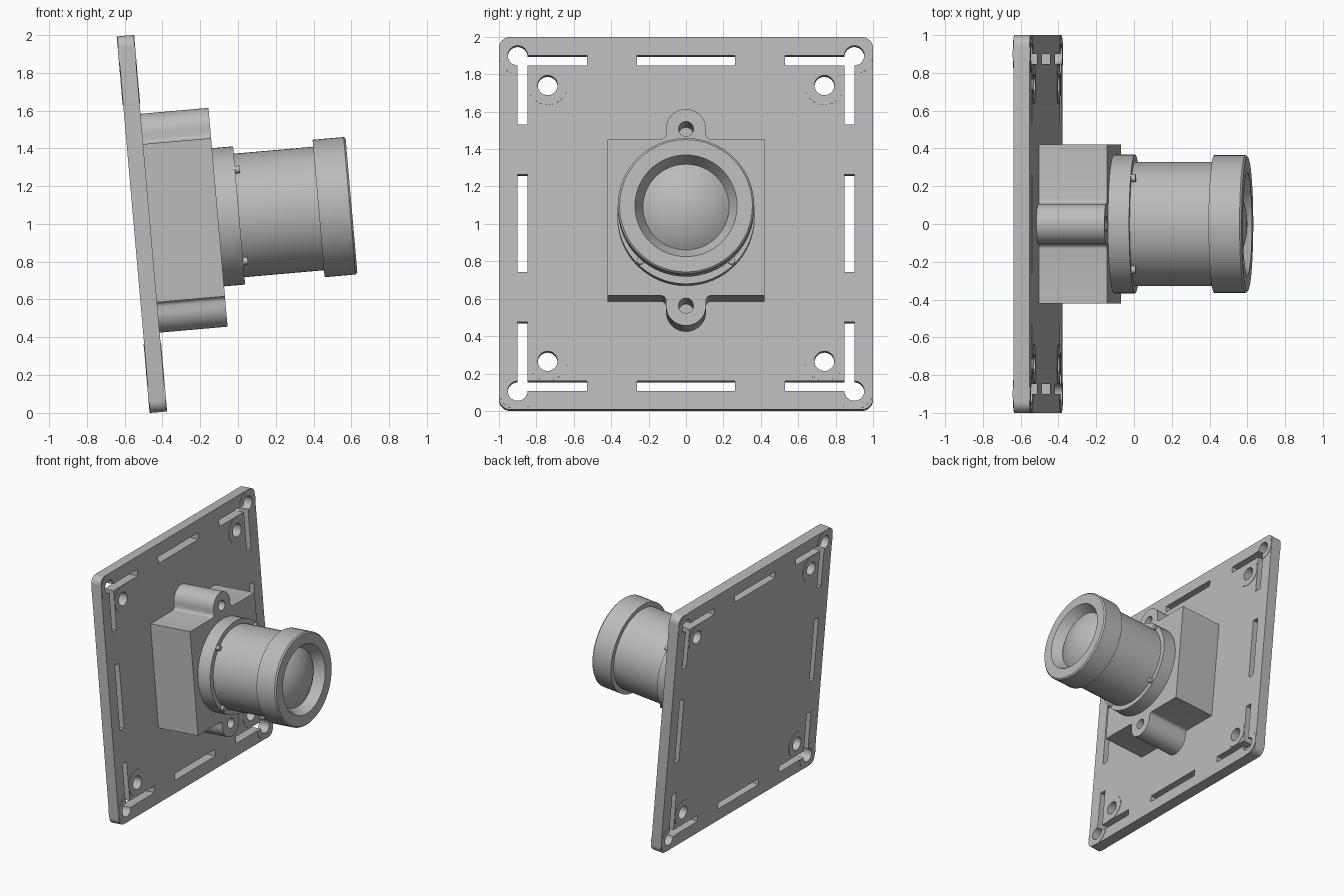
import bpy, bmesh, math
from mathutils import Matrix, Vector

if "Cube" in bpy.data.objects:
    bpy.data.objects.remove(bpy.data.objects["Cube"])

# One grey for the whole model
grey = bpy.data.materials.new("plain_grey")
grey.use_nodes = True
grey.diffuse_color = (0.5, 0.5, 0.5, 1)
grey.node_tree.nodes["Principled BSDF"].inputs["Base Color"].default_value = (0.5, 0.5, 0.5, 1)

# Tilted frame: local x = sideways, y = up the board, z = along the lens axis
TILT = math.radians(5)
c, s = math.cos(TILT), math.sin(TILT)
FRAME = Matrix(((0, -s, c, -0.552), (1, 0, 0, 0), (0, c, s, 0.996), (0, 0, 0, 1)))

BOARD = 0.087      # board thickness
HOUSE = 0.448      # front of housing
CORNERS = [(sx, sy) for sx in (-1, 1) for sy in (-1, 1)]


def finish(name, mesh):
    obj = bpy.data.objects.new(name, mesh)
    bpy.context.collection.objects.link(obj)
    obj.matrix_world = FRAME
    mesh.materials.clear()
    mesh.materials.append(grey)
    bpy.ops.object.select_all(action='DESELECT')
    obj.select_set(True)
    bpy.context.view_layer.objects.active = obj
    bpy.ops.object.shade_smooth_by_angle(angle=math.radians(30))
    return obj


def arc(cx, cy, r, a0=0, a1=360, n=32):
    steps = n if a1 - a0 == 360 else n + 1
    angles = [math.radians(a0 + (a1 - a0) * i / n) for i in range(steps)]
    return [(cx + r * math.cos(a), cy + r * math.sin(a)) for a in angles]


def rect(x0, x1, y0, y1):
    return [(x0, y0), (x1, y0), (x1, y1), (x0, y1)]


def plate(name, loops, z0, z1):
    """Extrude an outline (first loop) with holes (other loops) from z0 to z1."""
    curve = bpy.data.curves.new(name + "_outline", 'CURVE')
    curve.dimensions = '2D'
    curve.fill_mode = 'BOTH'
    curve.extrude = (z1 - z0) / 2
    for loop in loops:
        spline = curve.splines.new('POLY')
        spline.points.add(len(loop) - 1)
        for point, (x, y) in zip(spline.points, loop):
            point.co = (x, y, 0, 1)
        spline.use_cyclic_u = True
    temp = bpy.data.objects.new(name + "_outline", curve)
    bpy.context.collection.objects.link(temp)
    deps = bpy.context.evaluated_depsgraph_get()
    mesh = bpy.data.meshes.new_from_object(temp.evaluated_get(deps))
    bpy.data.objects.remove(temp)
    bm = bmesh.new()
    bm.from_mesh(mesh)
    bmesh.ops.remove_doubles(bm, verts=bm.verts, dist=1e-5)
    bmesh.ops.translate(bm, verts=bm.verts, vec=(0, 0, (z0 + z1) / 2))
    bmesh.ops.recalc_face_normals(bm, faces=bm.faces)
    bm.to_mesh(mesh)
    bm.free()
    return finish(name, mesh)


def lathe(name, profile, steps=64):
    """Spin (radius, height) points around the lens axis."""
    bm = bmesh.new()
    verts = [bm.verts.new((r, 0, z)) for r, z in profile]
    edges = [bm.edges.new(pair) for pair in zip(verts, verts[1:])]
    bmesh.ops.spin(bm, geom=verts + edges, cent=(0, 0, 0), axis=(0, 0, 1),
                   angle=2 * math.pi, steps=steps)
    bmesh.ops.remove_doubles(bm, verts=bm.verts, dist=1e-5)
    bmesh.ops.recalc_face_normals(bm, faces=bm.faces)
    mesh = bpy.data.meshes.new(name)
    bm.to_mesh(mesh)
    bm.free()
    return finish(name, mesh)


# Mounting board with corner keyholes, screw holes and edge slots
HOLE, INSET, SCREW = 0.053, 0.9, 0.74
SLOT = INSET - HOLE


def at_corner(points, sx, sy):
    """Place points measured inward from a corner hole centre."""
    return [(sx * (INSET - x), sy * (INSET - y)) for x, y in points]


reach = 0.37
keyhole = [(reach, 0), (reach, HOLE), (HOLE, HOLE), (HOLE, reach), (0, reach)]
keyhole += arc(0, 0, HOLE, 90, 360, 24)
outline = []
for i, (sx, sy) in enumerate([(1, 1), (-1, 1), (-1, -1), (1, -1)]):
    outline += arc(sx * 0.94, sy * 0.94, 0.06, 90 * i, 90 * i + 90, 8)
loops = [outline]
for sx, sy in CORNERS:
    loops.append(at_corner(keyhole, sx, sy))
    loops.append(arc(sx * SCREW, sy * SCREW, HOLE))
for side in (-1, 1):
    a, b = sorted((side * SLOT, side * INSET))
    loops.append(rect(a, b, -0.262, 0.262))
    loops.append(rect(-0.262, 0.262, a, b))
plate("mounting_board", loops, 0, BOARD)

# Slightly raised pads around the holes, on both faces
LIFT = 0.003
ring = arc(0, 0, 0.1, 90, 360, 30) + arc(0, 0, HOLE, 90, 360, 24)[::-1]
for sx, sy in CORNERS:
    for face, z in (("back", -LIFT), ("front", BOARD)):
        plate(face + "_corner_pad", [at_corner(ring, sx, sy)], z, z + LIFT)
        plate(face + "_screw_pad", [arc(sx * SCREW, sy * SCREW, 0.105),
                                    arc(sx * SCREW, sy * SCREW, HOLE)], z, z + LIFT)

# Square lens housing with a rounded screw ear above and below
BOX, EAR, EAR_Y, FILLET = 0.42, 0.107, 0.474, 0.025
half = [(BOX, BOX)]
half += arc(EAR + FILLET, BOX + FILLET, FILLET, 180, 270, 4)[::-1]
half += arc(0, EAR_Y, EAR, 0, 180, 24)
half += arc(-EAR - FILLET, BOX + FILLET, FILLET, 270, 360, 4)[::-1]
half += [(-BOX, BOX)]
housing = half + [(-x, -y) for x, y in half]
plate("lens_housing", [housing, arc(0, EAR_Y, 0.04), arc(0, -EAR_Y, 0.04)], BOARD, HOUSE)

# Flange, barrel and front cap
lathe("lens_barrel", [(0, HOUSE), (0.367, HOUSE), (0.367, 0.56), (0.328, 0.56),
                      (0.328, 0.982), (0.365, 0.982), (0.365, 1.147), (0.355, 1.157),
                      (0.273, 1.157), (0.23, 1.08)])

# Domed front glass
RIM, RISE = 0.23, 0.075
radius = (RIM ** 2 + RISE ** 2) / (2 * RISE)
sweep = math.asin(RIM / radius)
lathe("front_glass", [(radius * math.sin(sweep * i / 10),
                       1.08 + RISE - radius * (1 - math.cos(sweep * i / 10)))
                      for i in range(11)])

# Small locating pins on the flange
for sx, sy in CORNERS:
    plate("flange_pin", [arc(sx * 0.243, sy * 0.243, 0.02, n=16)], 0.5, 0.585)
